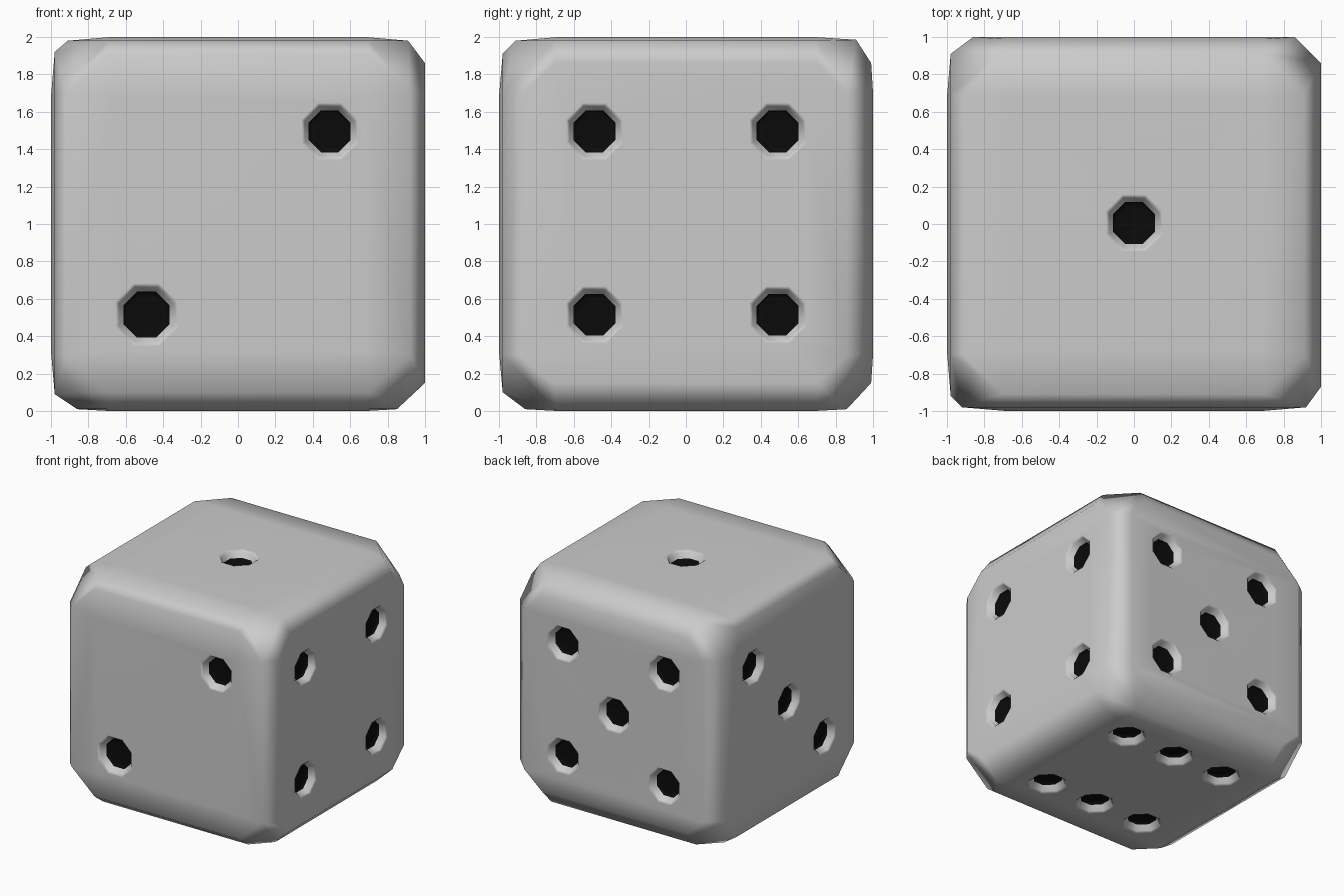
import bpy, bmesh
from math import cos, sin, pi
from mathutils import Vector

if "Cube" in bpy.data.objects:
    bpy.data.objects.remove(bpy.data.objects["Cube"])

black = bpy.data.materials.new("pip_black")
black.diffuse_color = (0.003, 0.003, 0.003, 1)
black.use_nodes = True
black.node_tree.nodes["Principled BSDF"].inputs["Base Color"].default_value = black.diffuse_color


def make_object(name, bm):
    bmesh.ops.recalc_face_normals(bm, faces=bm.faces[:])
    for f in bm.faces:
        f.smooth = True
    me = bpy.data.meshes.new(name)
    bm.to_mesh(me)
    bm.free()
    me.materials.append(None)
    me.materials.append(black)
    ob = bpy.data.objects.new(name, me)
    ob.location.z = 1
    bpy.context.collection.objects.link(ob)
    return ob


# Worn bevel on each edge: two profile points, keyed by the axes of its cross-section
EDGES = {
    (0, 2): [(-.98, .92), (-.91, .98), (-.98, -.91), (-.86, -.99),
             (1, .86), (.91, .98), (1, -.85), (.85, -.99)],
    (1, 2): [(-.98, .91), (-.91, .98), (.99, .86), (.91, .985),
             (-.98, -.9), (-.86, -.99), (.99, -.85), (.86, -.99)],
    (0, 1): [(-.98, .91), (-.86, 1), (1, .86), (.86, 1),
             (-.98, -.92), (-.92, -.98), (1, -.87), (.92, -.98)],
}

# Cube body: hull of the bevel lines and the flat face corners, corners cut off
bm = bmesh.new()
for (a, b), profile in EDGES.items():
    c = 3 - a - b
    for p, q in profile:
        for s in (-.7, .7):
            v = [0, 0, 0]
            v[a], v[b], v[c] = p, q, s
            bm.verts.new(v)
for axis in range(3):
    for side in (-1, 1):
        for s in (-.68, .68):
            for t in (-.68, .68):
                v = [s, s, s]
                v[axis], v[(axis + 1) % 3], v[(axis + 2) % 3] = side, s, t
                bm.verts.new(v)
hull = bmesh.ops.convex_hull(bm, input=bm.verts[:])
loose = {g for g in hull["geom_interior"] + hull["geom_unused"]
         if isinstance(g, bmesh.types.BMVert) and not g.link_faces}
bmesh.ops.delete(bm, geom=list(loose), context='VERTS')
bmesh.ops.dissolve_limit(bm, angle_limit=0.01, verts=bm.verts[:], edges=bm.edges[:])
body = make_object("die_body", bm)

# Octagonal pip recess: (radius, height) rings, soft grey lip then black bowl
RINGS = [(.18, .04), (.165, 0), (.145, -.015), (.121, -.06), (.1, -.085)]


def add_pip(bm, centre, n, u, v, scale):
    loops = []
    for r, h in RINGS:
        loops.append([bm.verts.new(centre + n * h + (u * cos(t) + v * sin(t)) * r * scale)
                      for t in [pi / 8 + k * pi / 4 for k in range(8)]])
    for i in range(len(loops) - 1):
        for k in range(8):
            j = (k + 1) % 8
            f = bm.faces.new((loops[i][k], loops[i][j], loops[i + 1][j], loops[i + 1][k]))
            f.material_index = int(i == 3)
    bm.faces.new(loops[0])
    bm.faces.new(loops[-1]).material_index = 1


# Pip layouts per face: normal, two face axes, pip positions in half-pitch steps
X, Y, Z = Vector((1, 0, 0)), Vector((0, 1, 0)), Vector((0, 0, 1))
four = [(a, b) for a in (-1, 1) for b in (-1, 1)]
FACES = [
    (Z, X, Y, [(0, 0)]),
    (-Y, X, Z, [(-1, -1), (1, 1)]),
    (-X, Y, Z, [(-1, -1), (0, 0), (1, 1)]),
    (X, Y, Z, four),
    (Y, X, Z, four + [(0, 0)]),
    (-Z, X, Y, [(a, b) for a in (-1, 0, 1) for b in (-1, 1)]),
]
bm = bmesh.new()
for n, u, v, pips in FACES:
    for a, b in pips:
        big = 1.1 if n == -Y and a < 0 else 1
        add_pip(bm, n + u * a * .49 + v * (b * .49 + .005), n, u, v, big)
cutter = make_object("pip_cutter", bm)
cutter.hide_render = True

# Cut the pips, keep the flats evenly shaded
cut = body.modifiers.new("pips", 'BOOLEAN')
cut.operation = 'DIFFERENCE'
cut.solver = 'EXACT'
cut.object = cutter
body.modifiers.new("even_shading", 'WEIGHTED_NORMAL')
